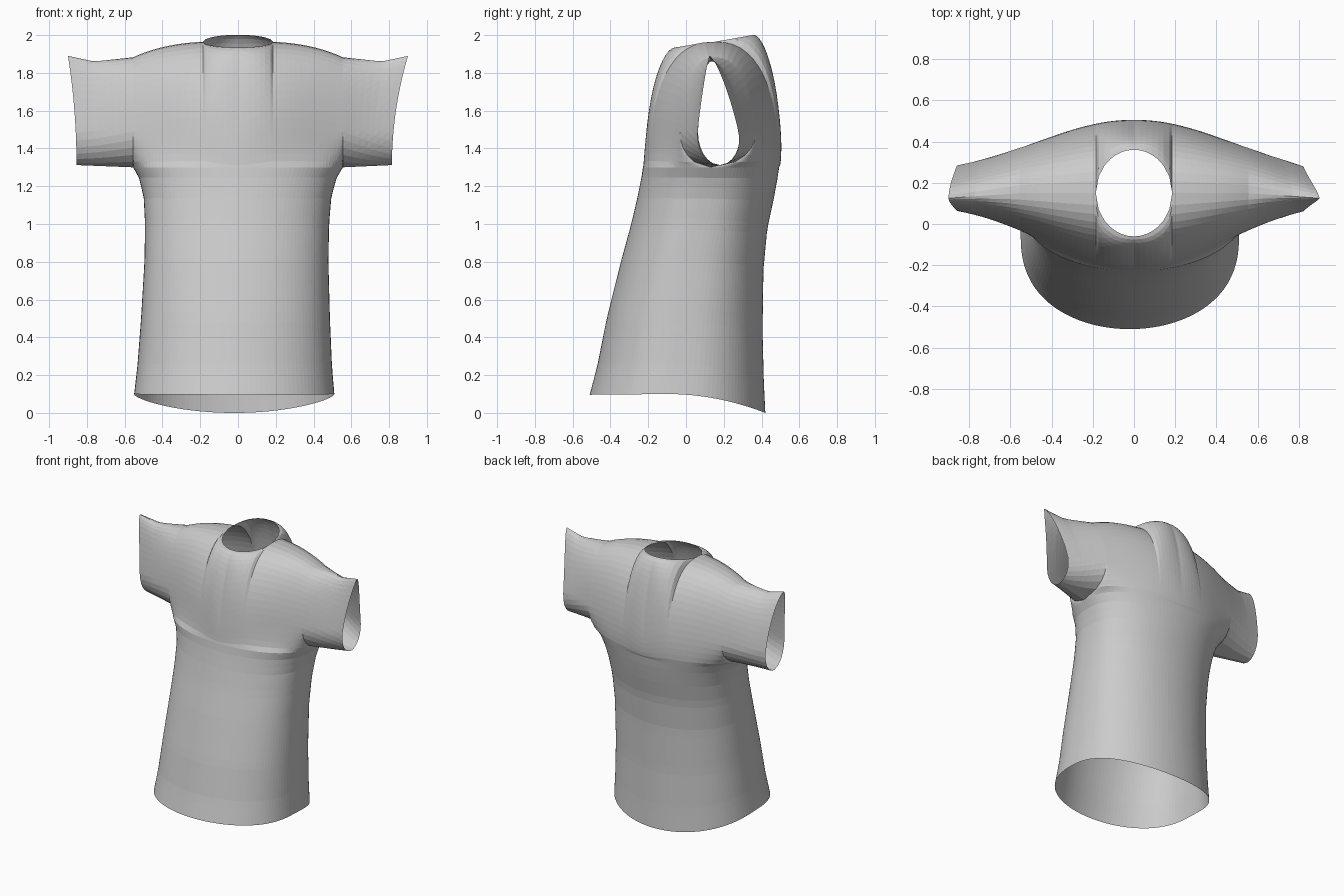
import bpy, bmesh
from math import sin, cos, exp, radians, pi

old = bpy.data.objects.get("Cube")
if old:
    bpy.data.objects.remove(old, do_unlink=True)

ARMPIT_Z, WIDTH = 1.3, 0.555
RIDGE_Y = 0.15
STEP_DEG, STEPS, NECK_STEP = 3, 30, 6.5
UPPER_ROWS, BODY_ROWS, SLEEVE_ROWS = 18, 22, 8
NECK_X = WIDTH * sin(radians(STEP_DEG * NECK_STEP))

# Torso profile: height, half width, front y, back y
BODY = [(0.0, .535, -.525, .42), (.1, .53, -.51, .42), (.25, .515, -.47, .412),
        (.5, .50, -.42, .405), (.8, .487, -.345, .41), (1.0, .487, -.29, .43),
        (1.15, .497, -.255, .465), (1.25, .525, -.235, .485), (1.3, WIDTH, -.228, .493)]


def mix(a, b, t):
    return a + (b - a) * t


def profile(z):
    for lo, hi in zip(BODY, BODY[1:]):
        if z <= hi[0]:
            break
    t = min(1, (z - lo[0]) / (hi[0] - lo[0]))
    return [mix(a, b, t) for a, b in zip(lo[1:], hi[1:])]


def ring_point(z, angle, side):
    w, front, back = profile(z)
    reach = (back - front) / 2 * max(0, cos(angle)) ** 0.8
    return w * sin(angle), (front + back) / 2 + side * reach


def body_point(r, angle, side):
    # The hem dips towards the back
    x, y = ring_point(mix(0.1, ARMPIT_Z, r), angle, side)
    hem = 0.1 - 0.1 * max(0, (y + 0.1) / 0.52) ** 2 - 0.01 * max(0, -y - 0.1)
    return x - 0.02 * (1 - r), y, mix(hem, ARMPIT_Z, r)


def widest(x, side):
    # Chest and back taper smoothly into the sleeves
    if side < 0:
        return 0.10 - 0.32 * exp(-(x / 0.6) ** 2)
    return 0.25 + 0.26 * exp(-(x / 0.65) ** 2)


def upper_curve(v, x, base, side, low, high, end_y, power):
    # Round up from the underarm, then over to the ridge or neck edge
    phi = pi / 2 * v ** 1.4
    q = sin(phi) ** (2 / power)
    over = mix(end_y, widest(x, side), max(0, cos(phi)) ** (2 / power))
    u = min(1, q / 0.33)
    return mix(base, over, (1 - (1 - u) ** 2) ** 0.5), mix(low, high, q)


def shoulder_z(x):
    return 1.968 - 0.5 * abs(x) ** 3


def torso_point(v, angle, side):
    x, base = ring_point(ARMPIT_Z, angle, side)
    n = min(1, abs(x) / NECK_X)
    end_y = RIDGE_Y + side * 0.21 * (1 - n * n) ** 0.5
    high = shoulder_z(x) + 0.16 * (end_y - RIDGE_Y)
    y, z = upper_curve(v, x, base, side, ARMPIT_Z, high, end_y, mix(1.75, 2.4, n))
    return x, y, z


def sleeve_point(t, v, side, hand):
    # The cuff is a teardrop, slanted outwards at the top
    low = mix(ARMPIT_Z, 1.312, t)
    high = mix(shoulder_z(WIDTH), 1.845, t) + 0.045 * max(0, t - 0.6) / 0.4
    power = mix(2.4, 1.4 if hand > 0 else 1.8, t)
    bottom, top = (0.815, 0.9) if hand > 0 else (0.855, 0.9)
    rise = sin(pi / 2 * v ** 1.4) ** (2 / power)
    x = mix(WIDTH, mix(bottom, top, rise ** 2), t)
    base = mix(0.1325, 0.18, t)
    y, z = upper_curve(v, x, base, side, low, high, mix(RIDGE_Y, 0.125, t), power)
    return hand * x, y, z


def sheet(bm, columns):
    grid = [[bm.verts.new(p) for p in col] for col in columns]
    for a, b in zip(grid, grid[1:]):
        for j in range(len(a) - 1):
            bm.faces.new((a[j], b[j], b[j + 1], a[j + 1]))


bm = bmesh.new()
levels = [j / UPPER_ROWS for j in range(UPPER_ROWS + 1)]
for side in (-1, 1):
    # Front and back of the torso, with columns on the neck corners
    steps = sorted(list(range(-STEPS, STEPS + 1)) + [-NECK_STEP, NECK_STEP])
    columns = []
    for step in steps:
        angle = radians(STEP_DEG * step)
        col = [body_point(r / BODY_ROWS, angle, side) for r in range(BODY_ROWS)]
        columns.append(col + [torso_point(v, angle, side) for v in levels])
    sheet(bm, columns)
    # Half of each sleeve
    for hand in (-1, 1):
        sheet(bm, [[sleeve_point(t / SLEEVE_ROWS, v, side, hand) for v in levels]
                   for t in range(SLEEVE_ROWS + 1)])

bmesh.ops.remove_doubles(bm, verts=bm.verts, dist=0.0015)
bmesh.ops.recalc_face_normals(bm, faces=bm.faces)
# Turn the open shell outwards
chest = min(bm.faces, key=lambda f: f.calc_center_median().y)
if chest.normal.y > 0:
    bmesh.ops.reverse_faces(bm, faces=bm.faces)
bmesh.ops.triangulate(bm, faces=bm.faces)

mesh = bpy.data.meshes.new("shirt")
bm.to_mesh(mesh)
bm.free()
shirt = bpy.data.objects.new("shirt", mesh)
bpy.context.collection.objects.link(shirt)

# Plain grey cloth
cloth = bpy.data.materials.new("grey cloth")
cloth.use_nodes = True
colour = (0.6, 0.6, 0.6, 1)
cloth.diffuse_color = colour
cloth.node_tree.nodes["Principled BSDF"].inputs["Base Color"].default_value = colour
mesh.materials.append(cloth)
